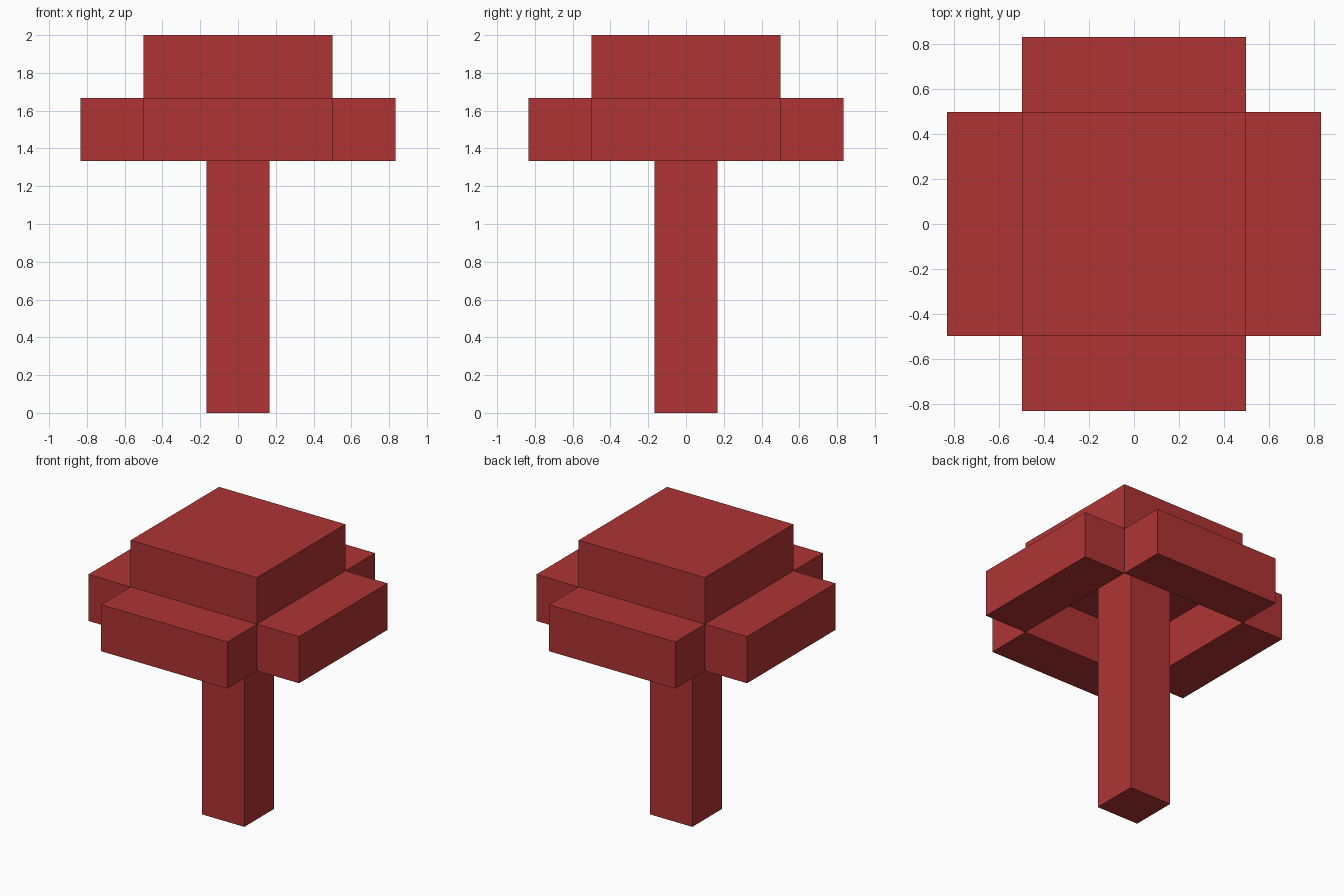
import bpy

# Remove the default cube
cube = bpy.data.objects.get("Cube")
if cube:
    bpy.data.objects.remove(cube, do_unlink=True)

U = 1 / 3  # one block unit

# Single flat colour
red = bpy.data.materials.new("brick_red")
red.use_nodes = True
color = (0.43, 0.034, 0.034, 1.0)
red.diffuse_color = color
red.node_tree.nodes["Principled BSDF"].inputs["Base Color"].default_value = color


def box(name, center, size):
    """Add a box; centre and size are given in block units."""
    bpy.ops.mesh.primitive_cube_add(size=1, location=[c * U for c in center])
    obj = bpy.context.object
    obj.name = name
    obj.scale = [s * U for s in size]
    bpy.ops.object.transform_apply(location=False, rotation=False, scale=True)
    obj.data.materials.append(red)
    return obj


# Stem rises through the open middle to the underside of the cap
box("stem", (0, 0, 2.5), (1, 1, 5))

# Flat cap on top
box("cap_top", (0, 0, 5.5), (3, 3, 1))

# Four rim blocks around the hollow underside
for side, s in (("left", 1), ("right", -1)):
    box("rim_" + side, (2 * s, 0, 4.5), (1, 3, 1))
for side, s in (("back", 1), ("front", -1)):
    box("rim_" + side, (0, 2 * s, 4.5), (3, 1, 1))
